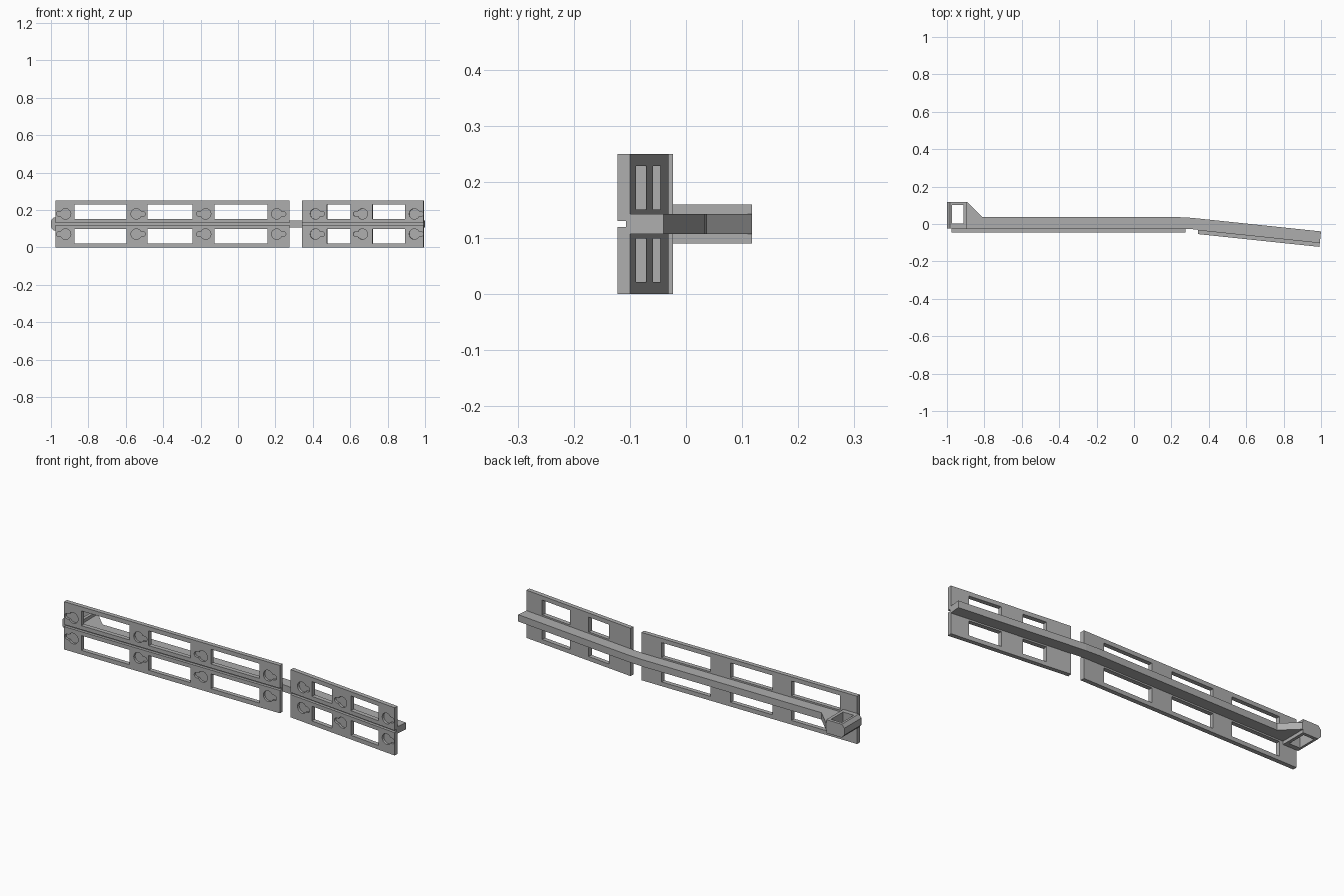
import bpy, bmesh, math
from mathutils import Matrix, Vector

if "Cube" in bpy.data.objects:
    bpy.data.objects.remove(bpy.data.objects["Cube"], do_unlink=True)

grey = bpy.data.materials.new("plain grey")
grey.use_nodes = True
grey.diffuse_color = (0.42, 0.42, 0.42, 1)
grey.node_tree.nodes["Principled BSDF"].inputs["Base Color"].default_value = grey.diffuse_color

FRONT, BACK, RAIL_BACK = -0.046, -0.023, 0.037   # depth layers
MID = 0.125                                      # height of the centre line
RAIL_HALF = 0.018
PIVOT = Vector((0.27, RAIL_BACK, 0))
BEND = Matrix.Translation(PIVOT) @ Matrix.Rotation(math.radians(-6), 4, "Z") @ Matrix.Translation(-PIVOT)


def prism(bm, points, offset):
    """Closed prism from a 3D outline pushed along offset."""
    face = bm.faces.new([bm.verts.new(p) for p in points])
    out = bmesh.ops.extrude_face_region(bm, geom=[face])["geom"]
    bmesh.ops.translate(bm, verts=[v for v in out if isinstance(v, bmesh.types.BMVert)], vec=offset)


def box(bm, x, y, z):
    prism(bm, [(x[0], y[0], z[0]), (x[1], y[0], z[0]), (x[1], y[1], z[0]), (x[0], y[1], z[0])],
          (0, 0, z[1] - z[0]))


def flat(bm, outline, half):
    """Plan outline made into a slab around the centre line."""
    prism(bm, [(p[0], p[1], MID - half) for p in outline], (0, 0, 2 * half))


def finish(bm, name):
    bmesh.ops.recalc_face_normals(bm, faces=bm.faces)
    mesh = bpy.data.meshes.new(name)
    bm.to_mesh(mesh)
    bm.free()
    mesh.materials.append(grey)
    obj = bpy.data.objects.new(name, mesh)
    bpy.context.collection.objects.link(obj)
    return obj


def cut(obj, cutter):
    """Subtract the cutter, keep the result and drop the cutter."""
    mod = obj.modifiers.new("cut", "BOOLEAN")
    mod.object, mod.operation, mod.solver = cutter, "DIFFERENCE", "EXACT"
    cutter.hide_render = True
    graph = bpy.context.evaluated_depsgraph_get()
    mesh = bpy.data.meshes.new_from_object(obj.evaluated_get(graph))
    obj.modifiers.clear()
    obj.data = mesh
    bpy.data.objects.remove(cutter, do_unlink=True)


def keyhole(bm, x, z, side):
    """Blind recess: round hole with a narrow round-ended slot to one side."""
    big, small, reach = 0.028, 0.014, 0.035
    start = math.asin(small / big)
    outline = []
    for i in range(17):
        a = start + (2 * math.pi - 2 * start) * i / 16
        outline.append((big * math.cos(a), big * math.sin(a)))
    for i in range(7):
        a = -math.pi / 2 + math.pi * i / 6
        outline.append((reach + small * math.cos(a), small * math.sin(a)))
    prism(bm, [(x + side * u, FRONT - 0.02, z + v) for u, v in outline], (0, 0.032, 0))


def plate(name, x, windows, keyholes):
    bm = bmesh.new()
    box(bm, x, (FRONT, BACK), (0, 2 * MID))
    obj = finish(bm, name)
    bm = bmesh.new()
    # centre groove
    box(bm, (x[0] - 0.1, x[1] + 0.1), (FRONT - 0.02, FRONT + 0.015), (MID - 0.0055, MID + 0.0055))
    for row in (-1, 1):
        for w in windows:
            z = sorted((MID + row * 0.026, MID + row * 0.103))
            box(bm, w, (FRONT - 0.05, BACK + 0.05), z)
        for kx, side in keyholes:
            keyhole(bm, kx, MID + row * 0.054, side)
    cut(obj, finish(bm, name + "_cutter"))
    return obj


# Long straight plate
plate("long_plate", (-0.975, 0.275),
      [(-0.875, -0.595), (-0.485, -0.242), (-0.125, 0.157)],
      [(-0.922, -1), (-0.544, 1), (-0.173, -1), (0.207, 1)])

# Short plate, angled towards the front
short = plate("short_plate", (0.35, 1.004),
              [(0.485, 0.613), (0.73, 0.905)],
              [(0.423, 1), (0.676, -1), (0.955, 1)])
short.data.transform(BEND)

# Rail behind both plates, with a soft bend
bm = bmesh.new()
stations = [(-0.9, False), (0.23, False), (0.31, True), (1.004, True)]
edges = []
for depth in (BACK, RAIL_BACK):
    line = [Vector((x, depth, 0)) for x, _ in stations]
    edges.append([BEND @ p if s[1] else p for p, s in zip(line, stations)])
flat(bm, edges[0] + edges[1][::-1], RAIL_HALF)
finish(bm, "rail")

# Triangular brace between rail and socket
bm = bmesh.new()
flat(bm, [(-0.9, 0.118), (-0.893, 0.118), (-0.81, RAIL_BACK), (-0.9, RAIL_BACK)], RAIL_HALF)
finish(bm, "brace")

# Hollow end socket with a sloped outer wall
bm = bmesh.new()
side = [(-0.895, -0.035), (-0.895, 0.035), (-0.985, 0.035), (-1, RAIL_HALF), (-1, -RAIL_HALF), (-0.985, -0.035)]
prism(bm, [(x, BACK, MID + z) for x, z in side], (0, 0.118 - BACK, 0))
socket = finish(bm, "end_socket")
bm = bmesh.new()
box(bm, (-0.973, -0.911), (0.002, 0.102), (0, 0.3))
cut(socket, finish(bm, "socket_cutter"))
